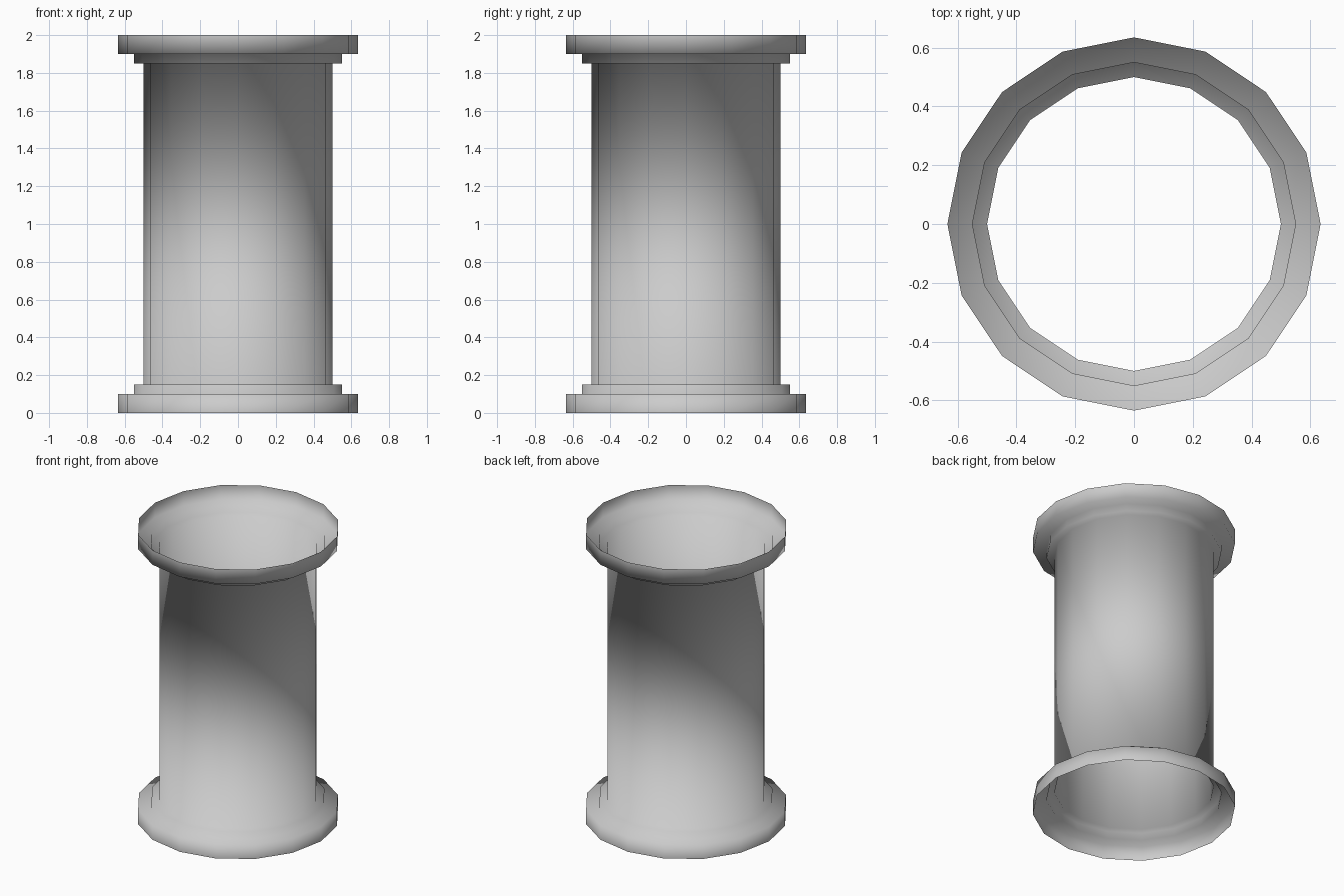
import bpy, bmesh, math

cube = bpy.data.objects.get("Cube")
if cube:
    bpy.data.objects.remove(cube, do_unlink=True)

SIDES = 16

# Single grey material
grey = bpy.data.materials.new("light_grey")
grey.use_nodes = True
colour = (0.6, 0.6, 0.6, 1)
grey.diffuse_color = colour
grey.node_tree.nodes["Principled BSDF"].inputs["Base Color"].default_value = colour

# Lower half of the open pipe wall: flange, collar, tube; mirrored for the top
lower = [(0.635, 0), (0.635, 0.1), (0.55, 0.1), (0.55, 0.15), (0.5, 0.15)]
profile = lower + [(r, 2 - z) for r, z in reversed(lower)]

# Sweep the profile around the vertical axis
bm = bmesh.new()
rings = []
for r, z in profile:
    angles = [math.tau * i / SIDES for i in range(SIDES)]
    rings.append([bm.verts.new((r * math.cos(a), r * math.sin(a), z)) for a in angles])
for low, high in zip(rings, rings[1:]):
    for i in range(SIDES):
        j = (i + 1) % SIDES
        bm.faces.new((low[i], low[j], high[j], high[i])).smooth = True

mesh = bpy.data.meshes.new("flanged_pipe")
bm.to_mesh(mesh)
bm.free()
mesh.materials.append(grey)
pipe = bpy.data.objects.new("flanged_pipe", mesh)
bpy.context.collection.objects.link(pipe)
